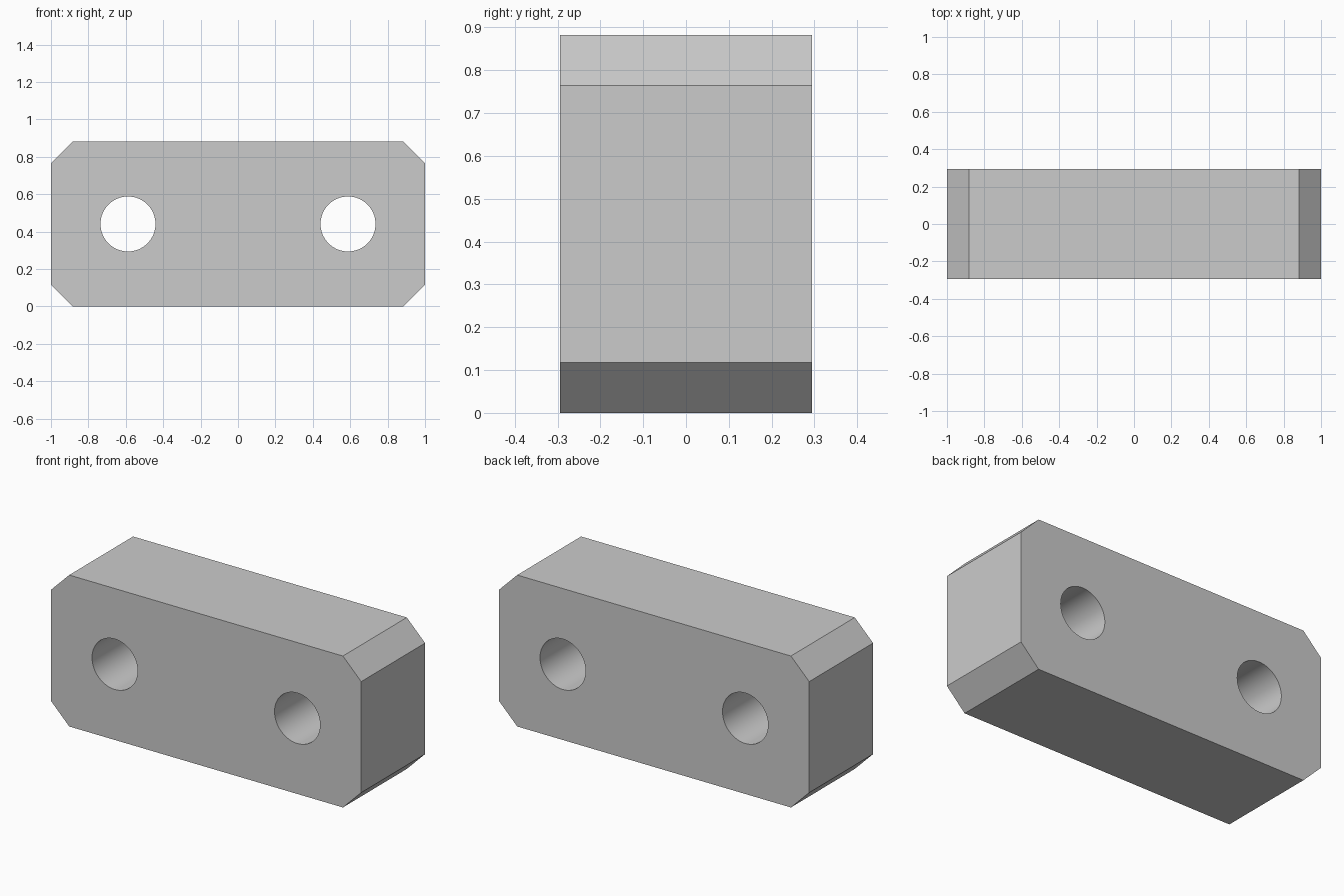
import bpy, bmesh, math

if "Cube" in bpy.data.objects:
    bpy.data.objects.remove(bpy.data.objects["Cube"])

U = 1 / 17                      # base unit: the block is 34 units long
HALF_L, HEIGHT, HALF_D = 17 * U, 15 * U, 5 * U
CHAMFER, HOLE_X, HOLE_R = 2 * U, 10 * U, 2.5 * U

# Block: chamfered rectangle extruded from front to back
bm = bmesh.new()
a, b, c = HALF_L, HEIGHT / 2, CHAMFER
profile = [(a - c, -b), (a, c - b), (a, b - c), (a - c, b),
           (c - a, b), (-a, b - c), (-a, c - b), (c - a, -b)]
front = bm.faces.new([bm.verts.new((x, -HALF_D, z + b)) for x, z in profile])
side = bmesh.ops.extrude_face_region(bm, geom=[front])["geom"]
bmesh.ops.translate(bm, vec=(0, 2 * HALF_D, 0),
                    verts=[v for v in side if isinstance(v, bmesh.types.BMVert)])
bmesh.ops.recalc_face_normals(bm, faces=bm.faces)
mesh = bpy.data.meshes.new("drilled_block")
bm.to_mesh(mesh)
bm.free()
block = bpy.data.objects.new("drilled_block", mesh)
bpy.context.collection.objects.link(block)


def drill(x):
    """Cut a round hole straight through the block along y."""
    bpy.ops.mesh.primitive_cylinder_add(vertices=64, radius=HOLE_R, depth=4 * HALF_D,
                                        location=(x, 0, HEIGHT / 2),
                                        rotation=(math.pi / 2, 0, 0))
    cutter = bpy.context.object
    cutter.name = "hole_cutter"
    cutter.hide_render = True
    mod = block.modifiers.new("hole", "BOOLEAN")
    mod.operation, mod.solver, mod.object = "DIFFERENCE", "EXACT", cutter
    bpy.context.view_layer.objects.active = block
    bpy.ops.object.modifier_apply(modifier=mod.name)
    bpy.data.objects.remove(cutter)


# Two bolt holes
for sign in (-1, 1):
    drill(sign * HOLE_X)

# Smooth hole walls, crisp block edges
bpy.ops.object.select_all(action="DESELECT")
block.select_set(True)
bpy.context.view_layer.objects.active = block
bpy.ops.object.shade_smooth_by_angle(angle=math.radians(30))
